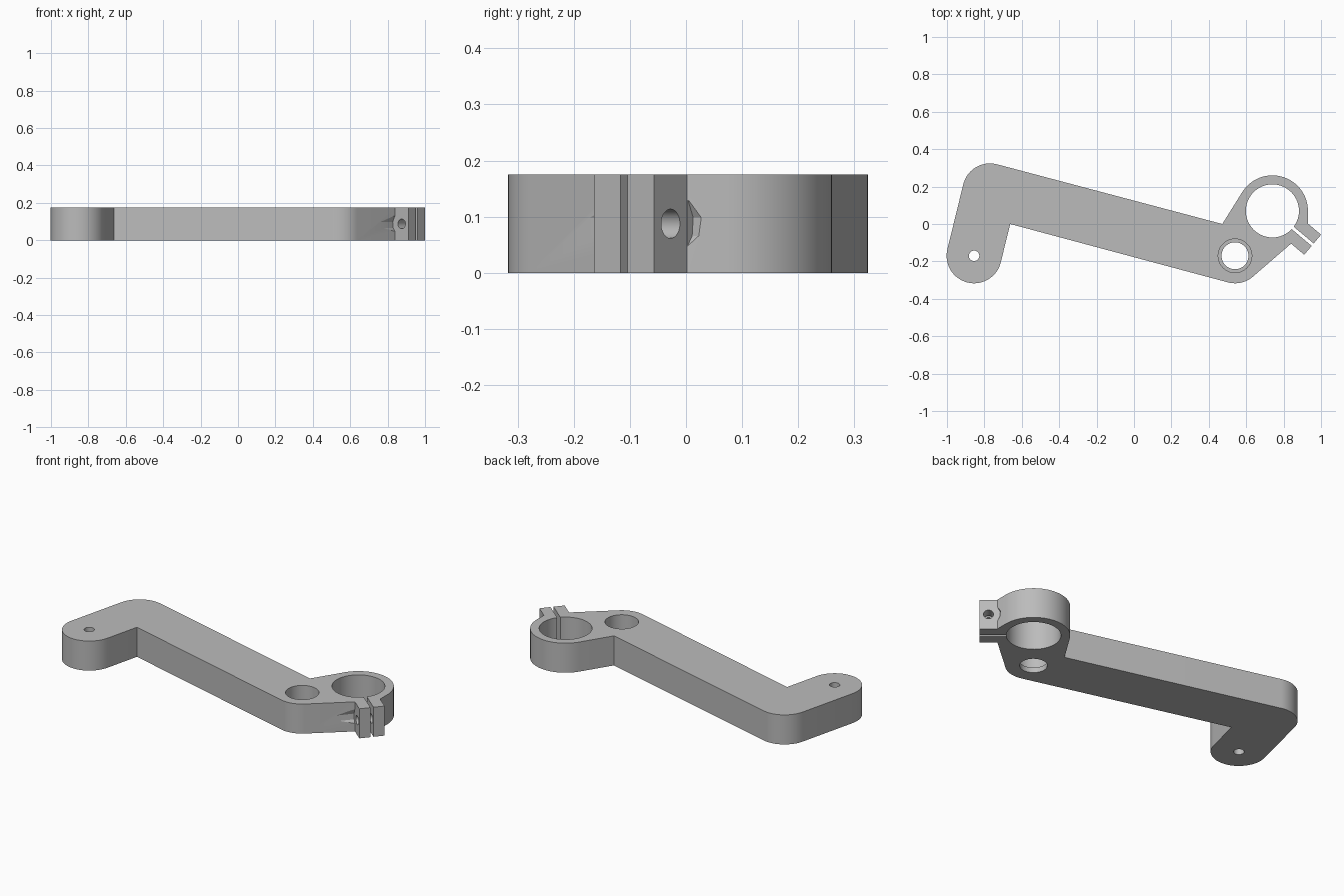
import bpy
import bmesh
from math import radians, degrees, sin, cos, asin, atan2, pi
from mathutils import Vector, Matrix

if "Cube" in bpy.data.objects:
    bpy.data.objects.remove(bpy.data.objects["Cube"], do_unlink=True)

THICK = 0.175
foot = Vector((-0.855, -0.17))
elbow = Vector((-0.77, 0.177))
pivot = Vector((0.54, -0.17))
clamp = Vector((0.74, 0.07))
ARM_R, CLAMP_R, BORE_R = 0.147, 0.19, 0.142
TAB_END, TAB_HALF, SLOT_HALF = 0.281, 0.07, 0.0085
SLOT_ANGLE = radians(-40)
u = Vector((cos(SLOT_ANGLE), sin(SLOT_ANGLE)))
v = Vector((-u.y, u.x))


def arc(centre, r, start, end, steps=32):
    """Points on an arc, angles in degrees."""
    angles = [radians(start + (end - start) * i / steps) for i in range(steps + 1)]
    return [centre + r * Vector((cos(a), sin(a))) for a in angles]


def tab(along, across):
    return clamp + u * along + v * across


def heading(a, b):
    return degrees(atan2(b.y - a.y, b.x - a.x))


def cut(target, centre, axis, radius, length, sides=48):
    """Drill a cylinder out of the target."""
    bm = bmesh.new()
    rot = Vector((0, 0, 1)).rotation_difference(axis).to_matrix().to_4x4()
    bmesh.ops.create_cone(bm, cap_ends=True, segments=sides, radius1=radius,
                          radius2=radius, depth=length,
                          matrix=Matrix.Translation(centre) @ rot)
    mesh = bpy.data.meshes.new("cutter")
    bm.to_mesh(mesh)
    bm.free()
    cutter = bpy.data.objects.new("cutter", mesh)
    cutter.hide_render = True
    bpy.context.collection.objects.link(cutter)
    mod = target.modifiers.new("drill", 'BOOLEAN')
    mod.operation = 'DIFFERENCE'
    mod.solver = 'EXACT'
    mod.object = cutter
    bpy.ops.object.modifier_apply(modifier=mod.name)
    bpy.data.objects.remove(cutter, do_unlink=True)


# Outline of the crank arm with its split clamp ring
leg = heading(foot, elbow)
beam = heading(elbow, pivot)
neck = heading(pivot, clamp)
flare = degrees(asin((CLAMP_R - ARM_R) / (clamp - pivot).length))
slot = degrees(SLOT_ANGLE)
gap = degrees(asin(SLOT_HALF / BORE_R))

outline = arc(foot, ARM_R, leg + 90, leg + 270)
outline += [Vector((-0.662, 0))]
outline += arc(pivot, ARM_R, beam - 90, neck - flare - 90, 16)
outline += [tab(0.189, -TAB_HALF), tab(TAB_END, -TAB_HALF), tab(TAB_END, -SLOT_HALF)]
outline += arc(clamp, BORE_R, slot - gap, slot + gap - 360, 72)
outline += [tab(TAB_END, SLOT_HALF), tab(TAB_END, TAB_HALF), tab(0.189, TAB_HALF)]
outline += arc(clamp, CLAMP_R, 0, neck + flare + 90, 40)
outline += [Vector((0.472, 0))]
outline += arc(elbow, ARM_R, beam + 90, leg + 90, 20)

bm = bmesh.new()
base = bm.faces.new([bm.verts.new((p.x, p.y, 0)) for p in outline])
top = bmesh.ops.extrude_face_region(bm, geom=[base])
bmesh.ops.translate(bm, vec=(0, 0, THICK),
                    verts=[g for g in top["geom"] if isinstance(g, bmesh.types.BMVert)])
bmesh.ops.recalc_face_normals(bm, faces=bm.faces[:])
mesh = bpy.data.meshes.new("clamp_arm")
bm.to_mesh(mesh)
bm.free()
arm = bpy.data.objects.new("clamp_arm", mesh)
bpy.context.collection.objects.link(arm)
bpy.context.view_layer.objects.active = arm
arm.select_set(True)

# Foot hole, pivot hole and its deep counterbore
up = Vector((0, 0, 1))
cut(arm, foot.to_3d(), up, 0.028, 1, 32)
cut(arm, pivot.to_3d(), up, 0.072, 1)
cut(arm, pivot.to_3d() + up * 0.53, up, 0.09, 1)

# Clamp bolt hole with a spot face on each side
bolt = tab(0.235, 0).to_3d() + up * THICK / 2
across = v.to_3d()
cut(arm, bolt, across, 0.026, 0.18, 32)
for side in (1, -1):
    cut(arm, bolt + across * side * 0.1205, across, 0.063, 0.1, 12)

# Plain grey metal
metal = bpy.data.materials.new("grey metal")
metal.use_nodes = True
grey = (0.5, 0.5, 0.5, 1)
metal.diffuse_color = grey
metal.node_tree.nodes["Principled BSDF"].inputs["Base Color"].default_value = grey
arm.data.materials.clear()
arm.data.materials.append(metal)
bpy.ops.object.shade_smooth_by_angle(angle=radians(25))
